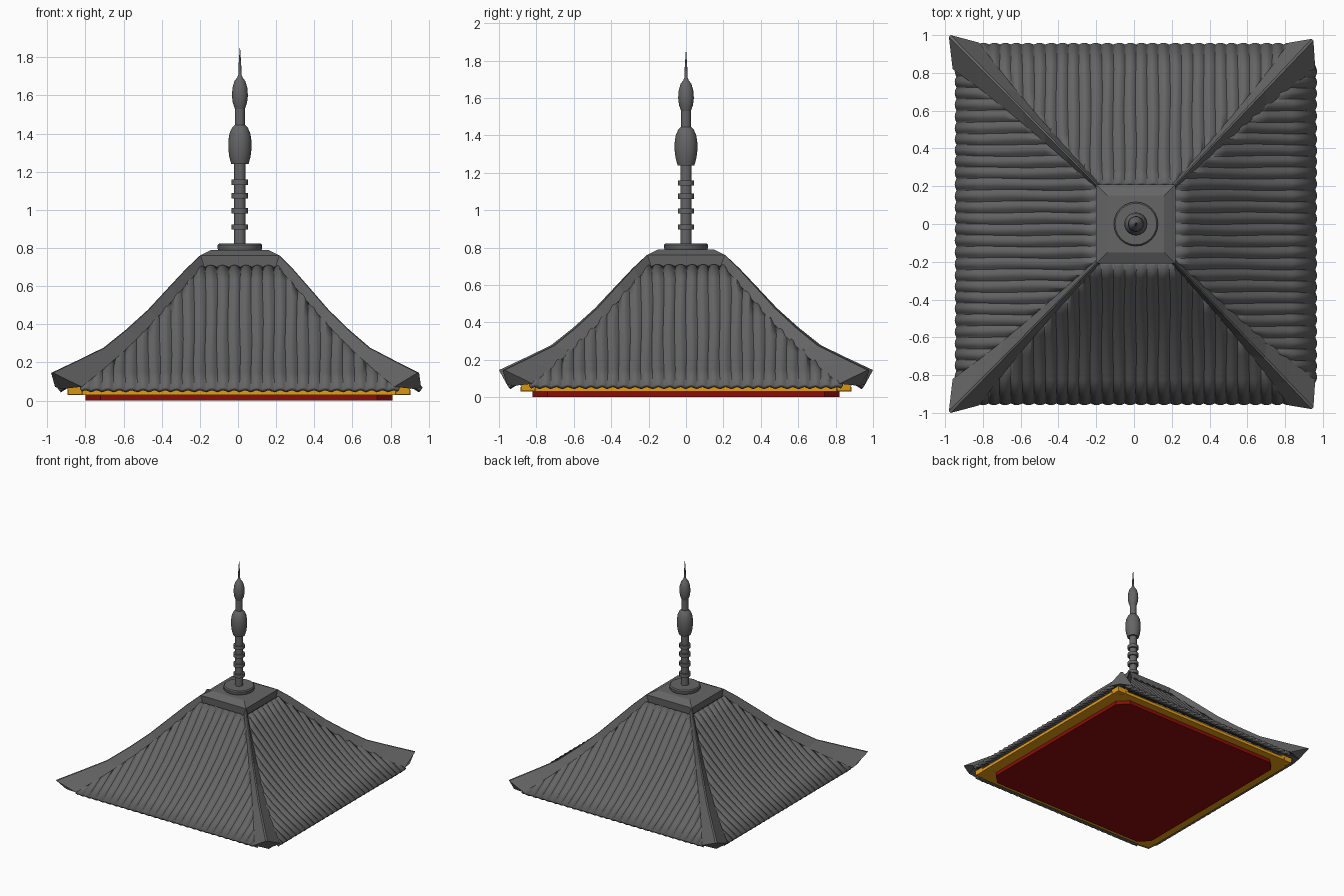
import bpy, bmesh
from math import sin, cos, pi, radians
from mathutils import Matrix

if "Cube" in bpy.data.objects:
    bpy.data.objects.remove(bpy.data.objects["Cube"])

CX = 0.01          # roof axis
PROFILE = [(0.21, 0.70), (0.28, 0.625), (0.36, 0.54), (0.47, 0.425),
           (0.58, 0.322), (0.69, 0.232), (0.82, 0.14), (0.95, 0.06)]


def material(name, rgb):
    m = bpy.data.materials.new(name)
    m.diffuse_color = (*rgb, 1)
    m.use_nodes = True
    m.node_tree.nodes["Principled BSDF"].inputs["Base Color"].default_value = m.diffuse_color
    return m


red = material("red_paint", (0.26, 0.004, 0.003))
gold = material("gold_paint", (0.8, 0.34, 0.006))
slate = material("dark_slate", (0.13, 0.13, 0.13))


def finish(name, bm, mat=slate, smooth=None):
    me = bpy.data.meshes.new(name)
    bm.to_mesh(me)
    bm.free()
    ob = bpy.data.objects.new(name, me)
    bpy.context.collection.objects.link(ob)
    me.materials.append(mat)
    if smooth:
        bpy.ops.object.select_all(action='DESELECT')
        ob.select_set(True)
        bpy.context.view_layer.objects.active = ob
        bpy.ops.object.shade_smooth_by_angle(angle=radians(smooth))
    return ob


def loft(bm, rings):
    """Closed rings joined by quads, with capped ends."""
    vs = [[bm.verts.new(p) for p in ring] for ring in rings]
    n = len(vs[0])
    for a, b in zip(vs, vs[1:]):
        for i in range(n):
            bm.faces.new((a[i], a[(i + 1) % n], b[(i + 1) % n], b[i]))
    bm.faces.new(vs[0][::-1])
    bm.faces.new(vs[-1])
    bmesh.ops.recalc_face_normals(bm, faces=bm.faces)


def lathe(name, pts, seg=24, smooth=40):
    bm = bmesh.new()
    loft(bm, [[(CX + r * cos(2 * pi * i / seg), r * sin(2 * pi * i / seg), z)
               for i in range(seg)] for r, z in pts])
    return finish(name, bm, smooth=smooth)


def chamfered_slab(name, hx, hy, c, z0, z1, mat):
    outline = [(hx - c, -hy), (hx, c - hy), (hx, hy - c), (hx - c, hy),
               (c - hx, hy), (-hx, hy - c), (-hx, c - hy), (c - hx, -hy)]
    bm = bmesh.new()
    loft(bm, [[(x + 0.005, y, z) for x, y in outline] for z in (z0, z1)])
    return finish(name, bm, mat)


# Ceiling panel and gilded eave frame
chamfered_slab("ceiling_panel", 0.805, 0.82, 0.08, 0, 0.03, red)
chamfered_slab("eave_frame", 0.90, 0.885, 0.08, 0.03, 0.055, gold)

# Gilded corner blocks rising under the hips
for sx in (-1, 1):
    for sy in (-1, 1):
        bm = bmesh.new()
        loft(bm, [[(0.005 + sx * x, sy * y, z) for x, y in
                   ((0.80, 0.80), (a, 0.80), (a, b), (0.80, b))]
                  for a, b, z in ((0.895, 0.88, 0.032), (0.90, 0.885, 0.072))])
        finish(("left" if sx < 0 else "right") +
               ("_front" if sy < 0 else "_back") + "_corner_block", bm, gold)

# Corrugated tile slopes, trimmed along the hips
TILES, SUB, PITCH = 28, 8, 0.06
for k, side in enumerate(("front", "right", "back", "left")):
    bm = bmesh.new()
    rows = []
    for j, (r, z) in enumerate(PROFILE):
        row = []
        for i in range(TILES * SUB + 1):
            bump = 0.014 * abs(sin(pi * i / SUB))
            x = (i / SUB - TILES / 2) * PITCH
            x += 0.003 * sin(j * 1.3 + i // SUB)
            row.append(bm.verts.new((x, -r - bump * 0.65, z + bump * 0.75)))
        rows.append(row)
    for a, b in zip(rows, rows[1:]):
        for i in range(TILES * SUB):
            bm.faces.new((a[i], b[i], b[i + 1], a[i + 1]))
    for s in (-1, 1):
        bmesh.ops.bisect_plane(bm, geom=bm.verts[:] + bm.edges[:] + bm.faces[:],
                               plane_co=(s * 0.20, -0.21, 0),
                               plane_no=(s, 0.93, 0), clear_outer=True)
    bm.transform(Matrix.Translation((CX, 0, 0)) @ Matrix.Rotation(k * pi / 2, 4, 'Z'))
    ob = finish(side + "_roof_tiles", bm, smooth=40)
    mod = ob.modifiers.new("thickness", 'SOLIDIFY')
    mod.thickness = 0.02
    mod.offset = -1

# Hip ridges, widening toward the upturned corners
CREST = [0.76, 0.69, 0.60, 0.475, 0.37, 0.277, 0.21, 0.145]
for sx in (-1, 1):
    for sy in (-1, 1):
        tip_x, tip_y = (0.98, 1.0) if sx < 0 else (0.95, 0.98)
        rings = []
        for (r, z), top in zip(PROFILE, CREST):
            t = (r - 0.21) / 0.74
            w = 0.02 + 0.06 * t + 0.05 * t ** 3
            ry = r + 0.01 * t
            x0 = CX * (1 - t)
            px = r + (tip_x - 0.95) * t
            py = r + (tip_y - 0.95) * t
            q = r - 0.02 * t
            f = 0.004 + 0.006 * t      # narrow flat along the crest
            rings.append([
                (x0 + sx * (r - w), sy * ry, z + 0.012),
                (x0 + sx * (px - f), sy * py, top),
                (x0 + sx * px, sy * (py - f), top),
                (x0 + sx * ry, sy * (r - w), z + 0.012),
                (x0 + sx * q, sy * q, z)])
        bm = bmesh.new()
        loft(bm, rings)
        finish(("left" if sx < 0 else "right") +
               ("_front" if sy < 0 else "_back") + "_hip_ridge", bm)

# Square cap
bm = bmesh.new()
loft(bm, [[(CX + s * h, t * h, z) for s, t in ((-1, -1), (1, -1), (1, 1), (-1, 1))]
          for h, z in ((0.205, 0.70), (0.21, 0.76), (0.15, 0.79))])
finish("roof_cap", bm)

# Finial
lathe("finial_base", [(0.11, 0.785), (0.117, 0.795), (0.117, 0.815), (0.11, 0.823)])
lathe("finial_pole", [(0.03, 0.80), (0.03, 1.26)])
for n, z in enumerate((0.91, 0.995, 1.075, 1.145)):
    lathe(f"finial_ring_{n + 1}", [(0.043, z - 0.014), (0.043, z + 0.014)])
lathe("finial_lower_bulb", [(0.045, 1.24), (0.048, 1.25), (0.056, 1.28), (0.061, 1.32),
                            (0.061, 1.36), (0.055, 1.40), (0.042, 1.43), (0.028, 1.445)])
lathe("finial_neck", [(0.026, 1.43), (0.026, 1.54)])
lathe("finial_upper_bulb", [(0.026, 1.53), (0.037, 1.56), (0.042, 1.60), (0.039, 1.64),
                            (0.029, 1.675), (0.014, 1.695), (0.008, 1.71)])
lathe("finial_spike", [(0.009, 1.69), (0.007, 1.76), (0.001, 1.85)], seg=12)
